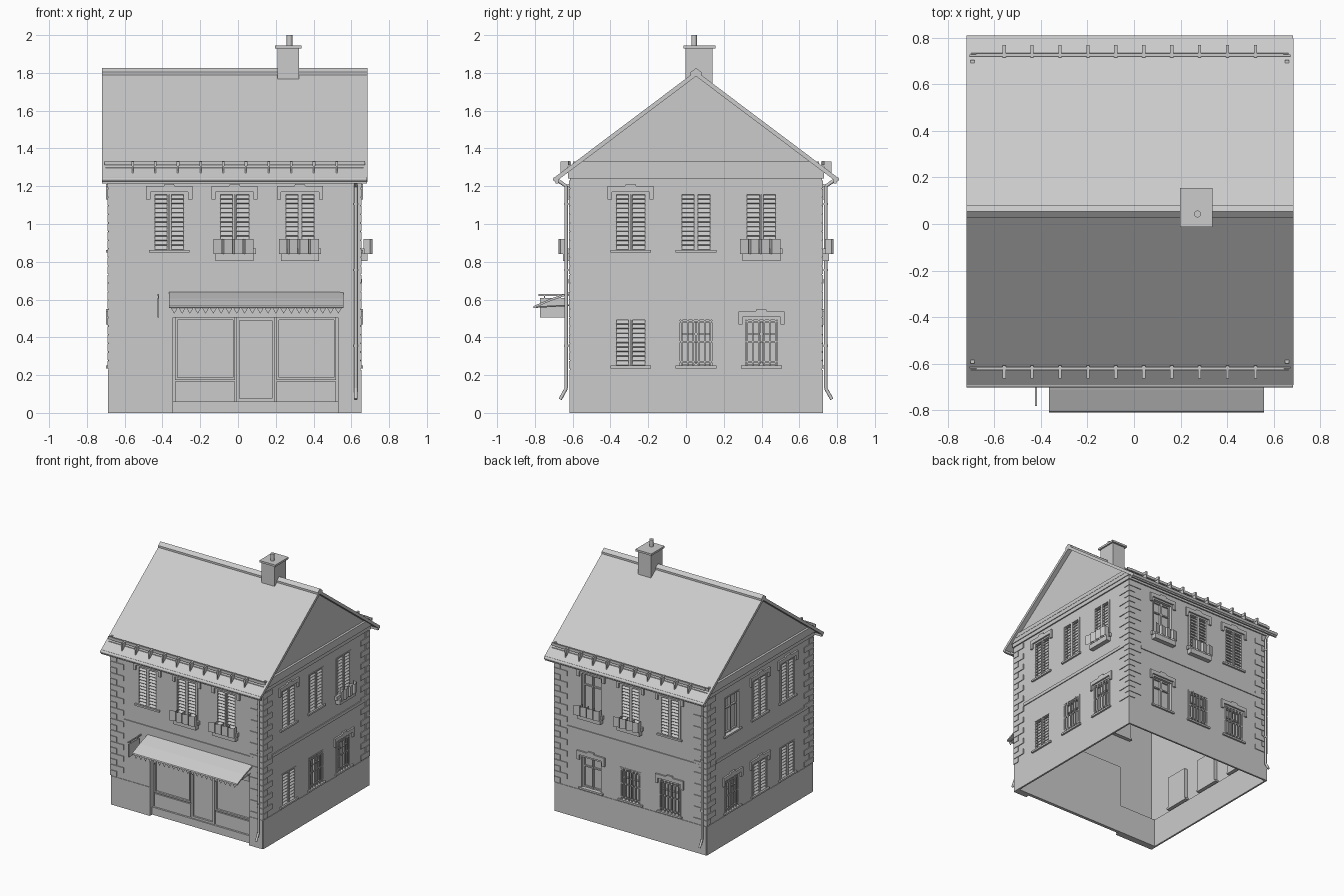
import bpy, bmesh, math
from mathutils import Vector, Matrix

if "Cube" in bpy.data.objects:
    bpy.data.objects.remove(bpy.data.objects["Cube"])

CX, CY, H = -0.018, 0.053, 0.667        # house centre and half width
SIDES = ["front", "right", "back", "left"]
parts = {}


def bm_of(name):
    return parts.setdefault(name, bmesh.new())


def P(s, u, d, z):
    """Wall frame: u along the wall, d outwards, z up; side s is a quarter turn."""
    v = Matrix.Rotation(s * math.pi / 2, 3, 'Z') @ Vector((u, -H - d, z))
    return v + Vector((CX, CY, 0))


def face(name, s, pts):
    bm = bm_of(name)
    bm.faces.new([bm.verts.new(P(s, *p)) for p in pts])


def prism(name, s, pts, lo, hi, axis='d'):
    """Extrude a (u,z) profile along d, or a (d,z) profile along u."""
    bm = bm_of(name)
    rings = []
    for t in (lo, hi):
        rings.append([bm.verts.new(P(s, a, t, z) if axis == 'd' else P(s, t, a, z)) for a, z in pts])
    n = len(pts)
    fs = [bm.faces.new(rings[0]), bm.faces.new(rings[1][::-1])]
    for i in range(n):
        j = (i + 1) % n
        fs.append(bm.faces.new((rings[0][i], rings[1][i], rings[1][j], rings[0][j])))
    bmesh.ops.recalc_face_normals(bm, faces=fs)


def box(name, s, u0, u1, d0, d1, z0, z1):
    prism(name, s, [(u0, z0), (u1, z0), (u1, z1), (u0, z1)], d0, d1)


def rod(name, s, a, b, r, n=10):
    a, b = P(s, *a), P(s, *b)
    m = Matrix.Translation((a + b) / 2) @ (b - a).to_track_quat('Z', 'Y').to_matrix().to_4x4()
    bmesh.ops.create_cone(bm_of(name), cap_ends=True, segments=n, radius1=r, radius2=r,
                          depth=(b - a).length, matrix=m)


def wall(s, holes):
    """Thin wall with recessed openings (u0, u1, z0, z1, depth)."""
    name = SIDES[s] + "_wall"
    us = sorted({-H, H} | {h[0] for h in holes} | {h[1] for h in holes})
    zs = sorted({0, 1.3} | {h[2] for h in holes} | {h[3] for h in holes})
    for a, b in zip(us, us[1:]):
        for c, e in zip(zs, zs[1:]):
            mu, mz = (a + b) / 2, (c + e) / 2
            if not any(h[0] < mu < h[1] and h[2] < mz < h[3] for h in holes):
                face(name, s, [(a, 0, c), (b, 0, c), (b, 0, e), (a, 0, e)])
    for a, b, c, e, k in holes:
        ring = [(a, c), (b, c), (b, e), (a, e)]
        face(name, s, [(u, -k, z) for u, z in ring])
        for i in range(4):
            (p, q), (v, w) = ring[i], ring[(i + 1) % 4]
            if not q == w == 0:
                face(name, s, [(p, 0, q), (p, -k, q), (v, -k, w), (v, 0, w)])


def window(s, c, z0, z1, code):
    """Codes: S shutters, G glass, B barred, l lintel, p planter."""
    side, w = SIDES[s], 0.095
    # casing and sill
    for e in (-1, 1):
        a, b = sorted((c + e * w, c + e * (w - 0.01)))
        box(side + "_window_frames", s, a, b, -0.03, 0.003, z0, z1)
    box(side + "_window_frames", s, c - w, c + w, -0.03, 0.003, z1 - 0.01, z1)
    box(side + "_window_sills", s, c - w - .013, c + w + .013, -0.03, 0.014, z0 - 0.014, z0)
    if 'S' in code:
        for e in (-1, 1):
            m, n = c + e * 0.043, side + "_shutters"
            for k in (-1, 1):
                box(n, s, m + k * .037 - .005, m + k * .037 + .005, -0.02, 0.002, z0, z1 - .01)
            rows = round((z1 - z0) / 0.025)
            for i in range(rows):
                z = z0 + (z1 - z0 - .01) * i / rows
                prism(n, s, [(0.0, z), (0.003, z + .004), (-.016, z + .024), (-.019, z + .02)],
                      m - .034, m + .034, 'u')
    else:
        n = side + "_casements"
        box(n, s, c - .006, c + .006, -0.03, -0.014, z0, z1)
        for e in (-1, 1):
            box(n, s, c + e * .08 - .006, c + e * .08 + .006, -0.03, -0.016, z0, z1)
        for t in (0.02, 0.66, 0.94):
            z = z0 + (z1 - z0) * t
            box(n, s, c - .085, c + .085, -0.03, -0.017, z - .005, z + .005)
    if 'B' in code:
        for i in range(6):
            u = c - .075 + .03 * i
            box(side + "_window_bars", s, u - .004, u + .004, -0.004, 0.004, z0, z1)
        for t in (.08, .5, .92):
            z = z0 + (z1 - z0) * t
            box(side + "_window_bars", s, c - w, c + w, -0.003, 0.003, z - .004, z + .004)
    if 'l' in code:
        half = [(.1, -.035), (.122, -.035), (.122, .035), (.03, .035), (.024, .048)]
        pts = half + [(-u, z) for u, z in reversed(half)] + [(-.1, .005), (.1, .005)]
        prism(side + "_lintels", s, [(c + u, z1 + z) for u, z in pts], 0, 0.013)
    if 'p' in code:
        box(side + "_planters", s, c - .1, c + .1, 0, 0.037, .805, .845)
        ds = []
        for i in range(4):
            u = c - .112 + i * .056
            ds += [(u, .062), (u + .044, .05), (u + .044, .016)]
        for (a, d), (b, e) in zip(ds, ds[1:]):
            face(side + "_planter_foliage", s, [(a, d, .84), (b, e, .84), (b, e, .92), (a, d, .92)])
        box(side + "_planters", s, c - .112, c + .112, 0, .02, .84, .87)


# windows, listed left to right as seen from outside
upper = [["Sl", "Slp", "Slp"], ["Sl", "S", "Sp"], ["Glp", "Slp", "Sl"], ["G", "Sl", "Sl"]]
lower = [[], ["S", "B", "Bl"], ["Gl", "B", "Bl"], ["Bl", "Sl", "S"]]
US = (-0.346, 0, 0.346)
for s in range(4):
    holes = []
    for row, z0, z1 in ((upper[s], .862, 1.165), (lower[s], .25, .503)):
        for c, code in zip(US, row):
            holes.append((c - .095, c + .095, z0, z1, .03))
            window(s, c, z0, z1, code)
    if s == 0:
        holes.append((-.325, .548, 0, .53, .05))
    wall(s, holes)
    side = SIDES[s]
    # plinth, string course, cornice
    for a, b in ([(-H, -.325), (.548, H)] if s == 0 else [(-H, H)]):
        box(side + "_plinth", s, a, b, -.01 if s else -.05, .004, 0, .228)
    box(side + "_string_course", s, -.555, .605, 0, .007, .685, .71)
    box(side + "_cornice", s, -H - .01, H + .01, 0, .01, 1.24, 1.275)
    box(side + "_cornice", s, -H - .015, H + .015, 0, .016, 1.27, 1.3)
    # corner quoins
    for e in (-1, 1):
        for i in range(22):
            z = .232 + i * .0455
            w = .11 if (i % 2 == 0) == (e > 0) else .05
            a, b = sorted((e * (H + .005), e * (H - w)))
            box(side + "_quoins", s, a, b, 0, .006, z + .002, z + .0435)

# gable walls with top moulding
for s in (1, 3):
    prism(SIDES[s] + "_gable", s, [(-H, 1.3), (H, 1.3), (0, 1.79)], -.01, 0)
    box(SIDES[s] + "_cornice", s, -H + .015, H - .015, 0, .018, 1.3, 1.33) 

# roof slab and ridge cap
prism("roof", 1, [(-.745, 1.25), (0, 1.81), (.745, 1.25), (.745, 1.222), (0, 1.782), (-.745, 1.222)],
      -1.369, .036)
prism("ridge_cap", 1, [(-.028, 1.785), (-.028, 1.804), (0, 1.826), (.028, 1.804), (.028, 1.785), (0, 1.806)],
      -1.369, .036)

# eaves: fascia, gutter, snow guard, downpipe on the front and back
for s in (0, 2):
    n = SIDES[s]
    box(n + "_fascia", s, -.702, .702, .062, .076, 1.215, 1.25)
    rod(n + "_gutter", s, (-.702, .078, 1.237), (.702, .078, 1.237), .012)
    box(n + "_snow_guard", s, -.66, .662, 0, .012, 1.312, 1.333)
    for e in (-1, 1):
        box(n + "_snow_guard", s, e * .675 - .015, e * .675 + .015, 0, .008, 1.312, 1.333)
    for i in range(10):
        u = -.54 + i * .12
        box(n + "_snow_guard", s, u - .007, u + .007, -.005, .05, 1.308, 1.332)
        prism(n + "_snow_guard", s, [(.005, 1.31), (.05, 1.31), (.05, 1.265), (.04, 1.265)],
              u - .004, u + .004, 'u')
    path = [(.642, .07, 1.235), (.642, .02, 1.2), (.642, .02, .13), (.642, .052, .072)]
    for a, b in zip(path, path[1:]):
        rod(n + "_downpipe", s, a, b, .009)
    for z in (.35, .75, 1.1):
        rod(n + "_downpipe", s, (.642, .02, z), (.642, .02, z + .012), .012)

# chimney with cap and pot
cu, cd = .285, -.667 - .017
box("chimney", 0, cu - .057, cu + .057, cd - .07, cd + .073, 1.74, 1.935)
box("chimney_cap", 0, cu - .07, cu + .07, cd - .085, cd + .083, 1.93, 1.945)
rod("chimney_pot", 0, (cu + .006, cd + .027, 1.94), (cu + .006, cd + .027, 2.0), .015, 12)

# shopfront: display windows either side of a door
def frame(n, a, b, z0, z1, t=.012, d=-.035):
    for u0, u1, c0, c1 in ((a, a + t, z0, z1), (b - t, b, z0, z1), (a, b, z0, z0 + t), (a, b, z1 - t, z1)):
        box(n, 0, u0, u1, -.05, d, c0, c1)


for a, b in ((-.315, .003), (.222, .538)):
    frame("shop_windows", a, b, .175, .505)
    box("shop_stall_riser", 0, a, b, -.05, -.04, .06, .165)
frame("shop_door", .01, .215, .06, .505, .016)
box("shop_step", 0, -.325, .548, -.05, -.025, 0, .06)
box("shop_fascia", 0, -.325, .548, -.05, .004, .505, .56)

# awning with toothed valance
prism("awning", 0, [(0, .64), (.1, .606), (.192, .566), (.196, .557), (.188, .556), (.1, .594), (0, .628)],
      -.347, .576, 'u')
n, w = 22, .91 / 22
for i in range(n):
    u = -.34 + i * w
    face("awning_valance", 0, [(u, .186, .56), (u + w / 2, .186, .525), (u + w, .186, .56)])
for u in (-.33, .555):
    rod("awning_arms", 0, (u, 0, .57), (u, .18, .56), .004, 6)

# hanging sign on a bracket
box("hanging_sign", 0, -.407, -.399, .025, .16, .505, .608)
box("sign_bracket", 0, -.407, -.399, 0, .168, .62, .629)
for d in (.05, .135):
    box("sign_bracket", 0, -.405, -.401, d - .003, d + .003, .605, .622)

# turn every part into an object
for name, bm in parts.items():
    if name.endswith("_wall"):
        bmesh.ops.remove_doubles(bm, verts=bm.verts, dist=.0001)
    me = bpy.data.meshes.new(name)
    bm.to_mesh(me)
    bm.free()
    ob = bpy.data.objects.new(name, me)
    bpy.context.collection.objects.link(ob)
    if any(k in name for k in ("gutter", "downpipe", "pot")):
        bpy.ops.object.select_all(action='DESELECT')
        ob.select_set(True)
        bpy.context.view_layer.objects.active = ob
        bpy.ops.object.shade_smooth_by_angle(angle=math.radians(40))
